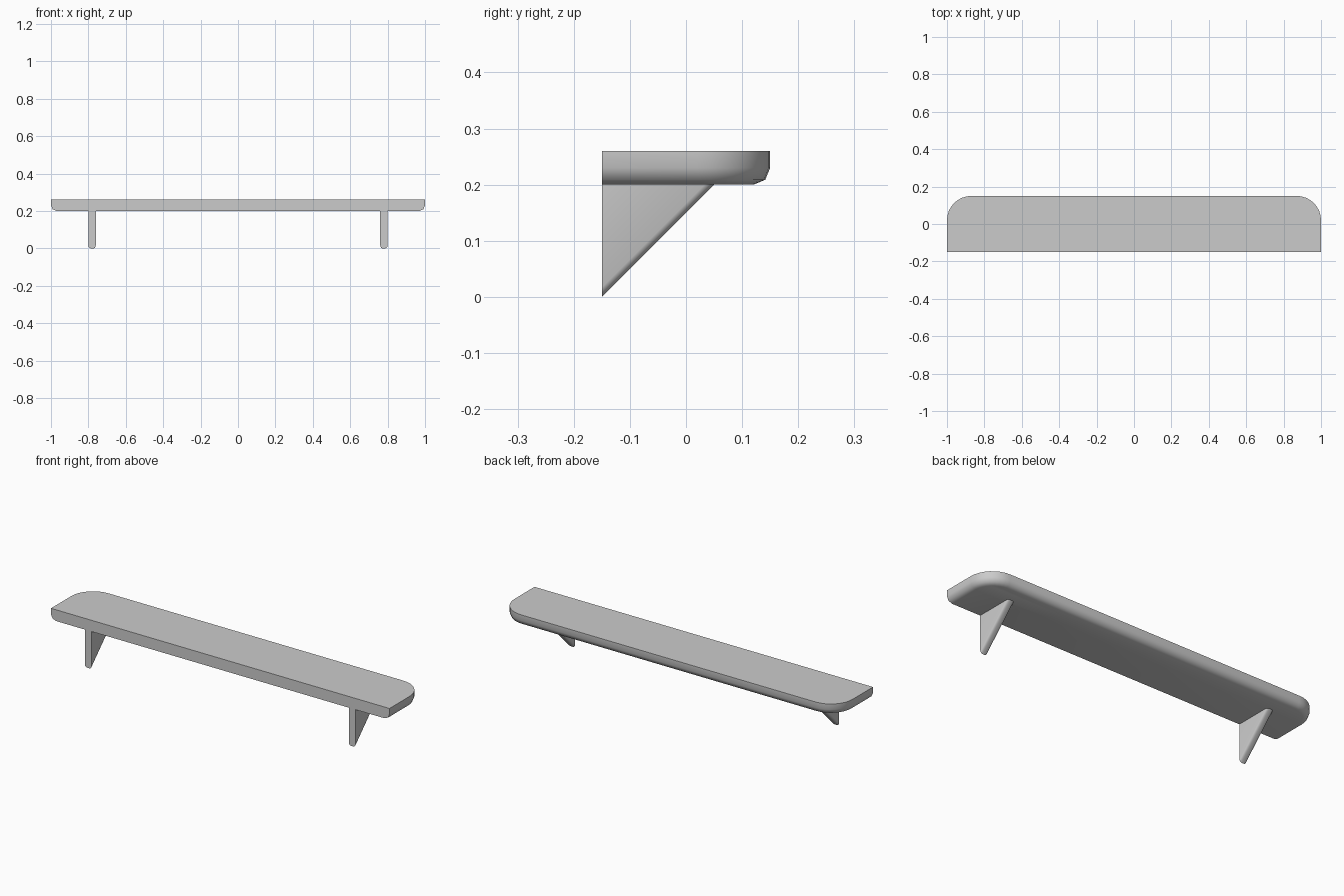
import bpy, bmesh
from math import sin, cos, pi, sqrt

if "Cube" in bpy.data.objects:
    bpy.data.objects.remove(bpy.data.objects["Cube"])


def loft(name, rings):
    """Skin closed rings of equal length and cap both ends."""
    bm = bmesh.new()
    loops = [[bm.verts.new(p) for p in ring] for ring in rings]
    n = len(loops[0])
    for a, b in zip(loops, loops[1:]):
        for i in range(n):
            j = (i + 1) % n
            bm.faces.new((a[i], a[j], b[j], b[i]))
    bm.faces.new(loops[0])
    bm.faces.new(loops[-1])
    bmesh.ops.recalc_face_normals(bm, faces=bm.faces)
    mesh = bpy.data.meshes.new(name)
    bm.to_mesh(mesh)
    bm.free()
    ob = bpy.data.objects.new(name, mesh)
    bpy.context.collection.objects.link(ob)
    bpy.ops.object.select_all(action='DESELECT')
    ob.select_set(True)
    bpy.context.view_layer.objects.active = ob
    bpy.ops.object.shade_smooth_by_angle(angle=0.87)
    return ob


# Shelf board: square wall side, rounded front corners, rounded lower edge
W, BACK, FRONT, TOP, BOTTOM = 1.0, -0.15, 0.15, 0.26, 0.20
CORNER, EDGE, STEPS = 0.13, 0.03, 8


def outline(inset, z):
    r = CORNER - inset
    cx, cy = W - CORNER, FRONT - CORNER
    arc = [(cx + r * cos(i * pi / 2 / STEPS), cy + r * sin(i * pi / 2 / STEPS), z)
           for i in range(STEPS + 1)]
    right = [(W - inset, BACK, z)] + arc
    return right + [(-x, y, zz) for x, y, zz in reversed(right)]


levels = [(EDGE * (1 - cos(a)), BOTTOM + EDGE * (1 - sin(a)))
          for a in (0, pi / 4, pi / 2)]
loft("shelf_board", [outline(0, TOP)] + [outline(d, z) for d, z in levels])

# Triangular brackets with a rounded sloping edge, mirrored to the other side
X0, X1, R = 0.76, 0.80, 0.012


def triangle(x, inset):
    s = inset * sqrt(2)
    return [(x, BACK, BOTTOM), (x, BACK, s), (x, BACK + BOTTOM - s, BOTTOM)]


steps = [(R * (1 - cos(a)), R * (1 - sin(a))) for a in (0, pi / 6, pi / 3, pi / 2)]
rings = [triangle(X0 + dx, d) for dx, d in steps]
rings += [triangle(X1 - dx, d) for dx, d in reversed(steps)]
bracket = loft("brackets", rings)
bracket.modifiers.new("Mirror", 'MIRROR')
